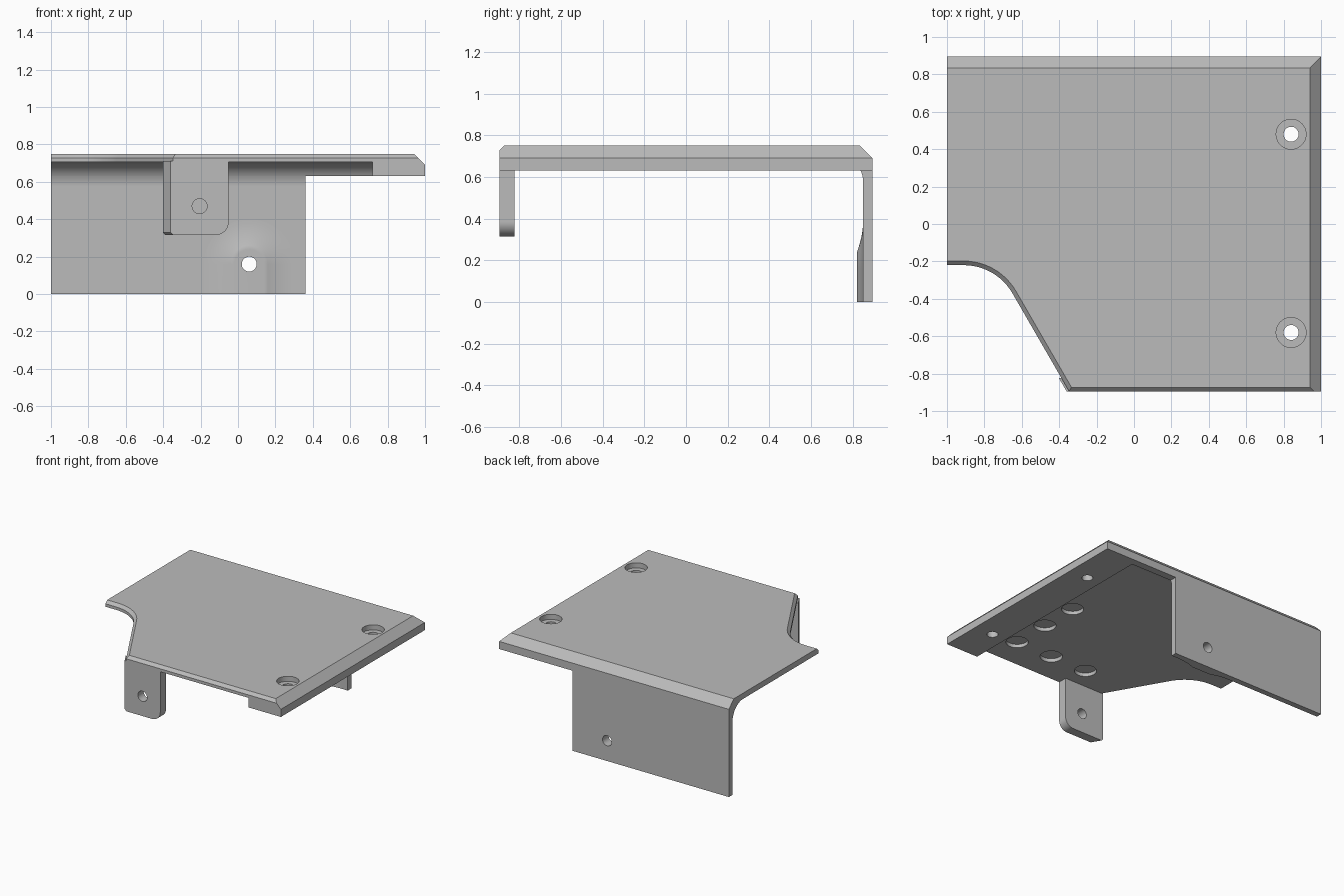
import bpy, bmesh, math
from mathutils import Vector

cube = bpy.data.objects.get("Cube")
if cube:
    bpy.data.objects.remove(cube, do_unlink=True)

grey = bpy.data.materials.new("plain grey")
grey.use_nodes = True
COLOUR = (0.5, 0.5, 0.5, 1)
grey.diffuse_color = COLOUR
grey.node_tree.nodes["Principled BSDF"].inputs["Base Color"].default_value = COLOUR


def finish_mesh(bm, name):
    bmesh.ops.recalc_face_normals(bm, faces=bm.faces)
    mesh = bpy.data.meshes.new(name)
    bm.to_mesh(mesh)
    bm.free()
    mesh.materials.append(grey)
    obj = bpy.data.objects.new(name, mesh)
    bpy.context.collection.objects.link(obj)
    return obj


def loft_bm(rings):
    """Closed solid through rings of equal point count."""
    bm = bmesh.new()
    rows = [[bm.verts.new(p) for p in ring] for ring in rings]
    n = len(rows[0])
    for a, b in zip(rows, rows[1:]):
        for i in range(n):
            j = (i + 1) % n
            bm.faces.new((a[i], a[j], b[j], b[i]))
    bm.faces.new(rows[0])
    bm.faces.new(rows[-1])
    return bm


def loft(name, rings):
    return finish_mesh(loft_bm(rings), name)


def box(name, x0, x1, y0, y1, z0, z1):
    base = [(x0, y0), (x1, y0), (x1, y1), (x0, y1)]
    return loft(name, [[(x, y, z) for x, y in base] for z in (z0, z1)])


def arc(cx, cy, r, a0, a1, n):
    return [(cx + r * math.cos(math.radians(a0 + (a1 - a0) * i / n)),
             cy + r * math.sin(math.radians(a0 + (a1 - a0) * i / n))) for i in range(n + 1)]


def cylinder(axis, a, b, r, lo, hi):
    """Cutter along z at (x, y) or along y at (x, z)."""
    ring = arc(a, b, r, 0, 360, 40)[:-1]
    if axis == 'z':
        return loft("cutter", [[(p, q, h) for p, q in ring] for h in (lo, hi)])
    return loft("cutter", [[(p, h, q) for p, q in ring] for h in (lo, hi)])


def boolean(obj, tool, operation='DIFFERENCE'):
    tool.hide_render = True
    mod = obj.modifiers.new("bool", 'BOOLEAN')
    mod.operation = operation
    mod.solver = 'EXACT'
    mod.object = tool
    bpy.context.view_layer.objects.active = obj
    bpy.ops.object.modifier_apply(modifier=mod.name)
    bpy.data.objects.remove(tool, do_unlink=True)


def smooth(obj):
    bpy.ops.object.select_all(action='DESELECT')
    obj.select_set(True)
    bpy.context.view_layer.objects.active = obj
    bpy.ops.object.shade_smooth_by_angle(angle=math.radians(30))
    mod = obj.modifiers.new("weighted normals", 'WEIGHTED_NORMAL')
    mod.keep_sharp = True


# Cover plate outline with a scooped, slanted front corner
D = 0.895


def outline(inset, z):
    r = 0.30 + inset
    pts = [(-1, -0.52 + r)] + arc(-0.91, -0.52, r, 90, 30, 12)
    x, y = pts[-1]
    front = -D + inset
    pts += [(x + (y - front) / math.tan(math.radians(60)), front), (1, front), (1, D), (-1, D)]
    return [(px, py, z) for px, py in pts]


bm = loft_bm([outline(0, 0.63), outline(0, 0.728), outline(0.022, 0.75)])
# Wide chamfers on the right and back edges
for point, normal in (((1, 0, 0.69), (1, 0, 1)), ((0, D, 0.69), (0, 1, 1))):
    cut = bmesh.ops.bisect_plane(bm, geom=bm.verts[:] + bm.edges[:] + bm.faces[:],
                                 plane_co=point, plane_no=Vector(normal).normalized(),
                                 clear_outer=True)
    edges = [e for e in cut["geom_cut"] if isinstance(e, bmesh.types.BMEdge)]
    bmesh.ops.contextual_create(bm, geom=edges)
plate = finish_mesh(bm, "cover_plate_with_rear_flange")

# Rear flange, joined to the plate by hollowing the underside with a filleted profile
boolean(plate, box("flange", -1, 0.36, 0.70, D, 0, 0.66), 'UNION')
profile = [(-1.2, -0.2), (-1.2, 0.705)] + arc(0.72, 0.575, 0.13, 90, 0, 14) + [(0.85, -0.2)]
boolean(plate, loft("hollow", [[(x, y, z) for y, z in profile] for x in (-1.2, 0.72)]))

# Counterbored screw holes through the thick right rim
for y in (0.48, -0.58):
    boolean(plate, cylinder('z', 0.84, y, 0.08, 0.71, 0.9))
    boolean(plate, cylinder('z', 0.84, y, 0.04, 0.5, 0.9))

# Shallow round pockets in the underside
for x, y in ((0.55, -0.03), (0.55, -0.34), (0.55, -0.65), (0.23, -0.65), (-0.09, -0.65)):
    boolean(plate, cylinder('z', x, y, 0.08, 0.6, 0.733))

# Screw hole in the flange
HX, HZ = 0.06, 0.16
boolean(plate, cylinder('y', HX, HZ, 0.04, 0.7, 1.0))
smooth(plate)

# Swelling on the inside of the flange around the screw hole
rings = []
for i in range(9):
    r = 0.24 - 0.02 * i
    y = 0.85 - 0.03 * (i / 8) ** 2
    path = [(HX + r, 0)] + arc(HX, HZ, r, 0, 180, 28) + [(HX - r, 0)]
    rings.append([(x, y, z) for x, z in path])
rings.insert(0, [(x, 0.86, z) for x, _, z in rings[0]])
boss = loft("flange_boss", rings)
boolean(boss, cylinder('y', HX, HZ, 0.04, 0.7, 1.0))
smooth(boss)

# Front mounting tab with a slanted left side and one rounded corner
tab_rings = []
for y, left in ((-D, -0.36), (-0.823, -0.402)):
    path = [(left, 0.71), (left, 0.33), (left + 0.015, 0.315)]
    path += arc(-0.12, 0.385, 0.07, -90, 0, 10) + [(-0.05, 0.71)]
    tab_rings.append([(x, y, z) for x, z in path])
tab = loft("mounting_tab", tab_rings)
boolean(tab, cylinder('y', -0.205, 0.47, 0.04, -1, -0.7))
smooth(tab)
